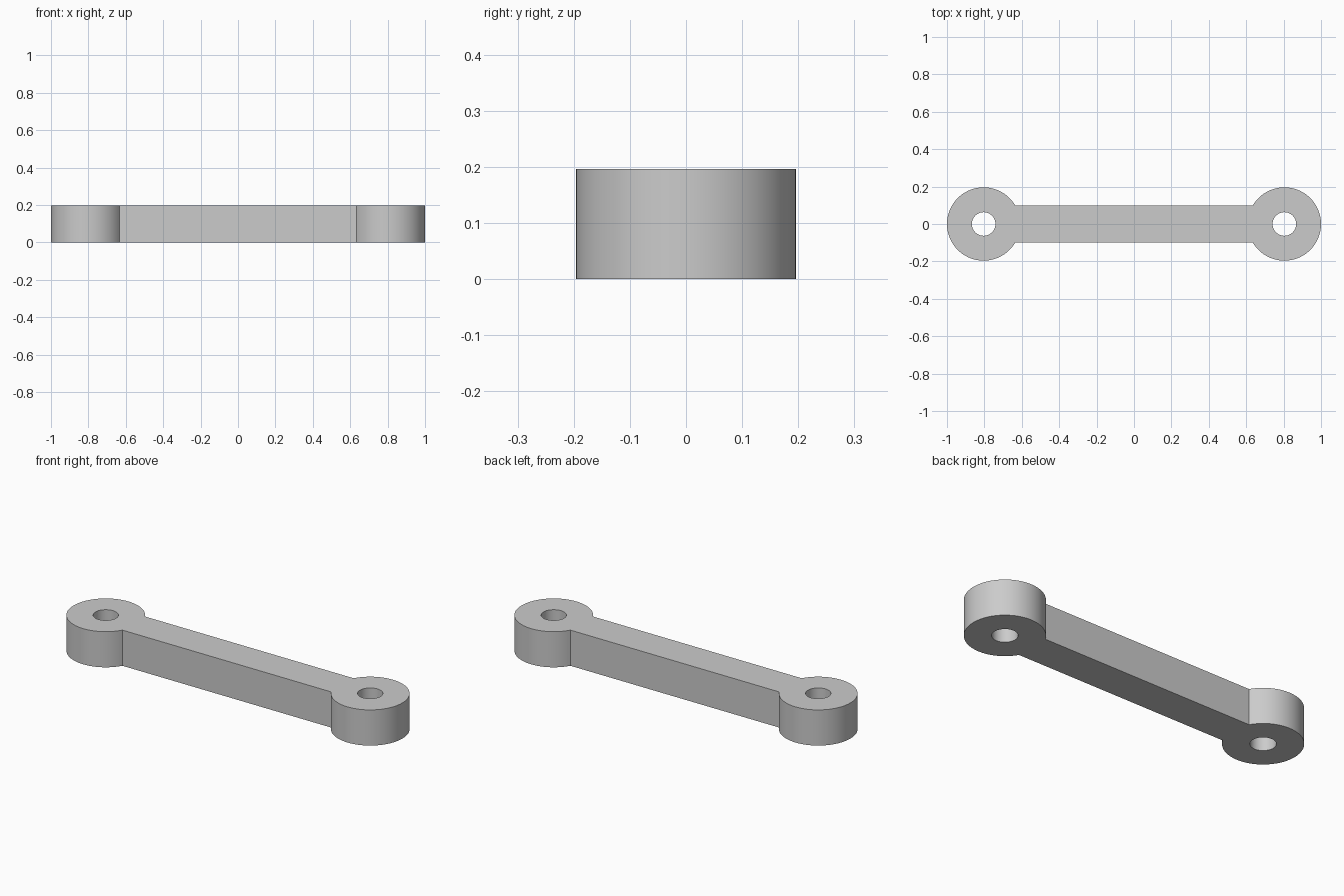
import bpy, bmesh
from math import cos, sin, pi, radians

cube = bpy.data.objects.get("Cube")
if cube:
    bpy.data.objects.remove(cube)

EYE_X, EYE_R, HOLE_R, HEIGHT = 0.804, 0.196, 0.063, 0.196
SEG = 72
NECK = SEG // 12          # the bar meets each eye 30 degrees off its axis

grey = bpy.data.materials.new("plain grey")
grey.use_nodes = True
colour = (0.6, 0.6, 0.6, 1)
grey.diffuse_color = colour
grey.node_tree.nodes["Principled BSDF"].inputs["Base Color"].default_value = colour

bm = bmesh.new()


def circle(side, radius):
    """Ring of vertices around one eye, starting at the side facing the bar."""
    start = pi if side > 0 else 0
    angles = [start + 2 * pi * i / SEG for i in range(SEG)]
    return [bm.verts.new((side * EYE_X + radius * cos(a), radius * sin(a), 0))
            for a in angles]


# Flat eyes with open holes, and the arcs where the bar joins them
bar_outline = []
for side in (-1, 1):
    outer, inner = circle(side, EYE_R), circle(side, HOLE_R)
    for i in range(SEG):
        j = (i + 1) % SEG
        bm.faces.new((outer[i], outer[j], inner[j], inner[i]))
    bar_outline += [outer[i] for i in range(NECK, -NECK - 1, -1)]

# Flat bar between the eyes
bm.faces.new(bar_outline)

# Raise the flat shape into a solid link
bmesh.ops.recalc_face_normals(bm, faces=bm.faces)
raised = bmesh.ops.extrude_face_region(bm, geom=bm.faces[:], use_keep_orig=True)
top = [v for v in raised["geom"] if isinstance(v, bmesh.types.BMVert)]
bmesh.ops.translate(bm, verts=top, vec=(0, 0, HEIGHT))
bmesh.ops.recalc_face_normals(bm, faces=bm.faces)

mesh = bpy.data.meshes.new("connecting_link")
bm.to_mesh(mesh)
bm.free()
mesh.materials.append(grey)
link = bpy.data.objects.new("connecting_link", mesh)
bpy.context.collection.objects.link(link)

# Smooth round walls, sharp rims and neck corners
bpy.ops.object.select_all(action='DESELECT')
link.select_set(True)
bpy.context.view_layer.objects.active = link
bpy.ops.object.shade_smooth_by_angle(angle=radians(30))
